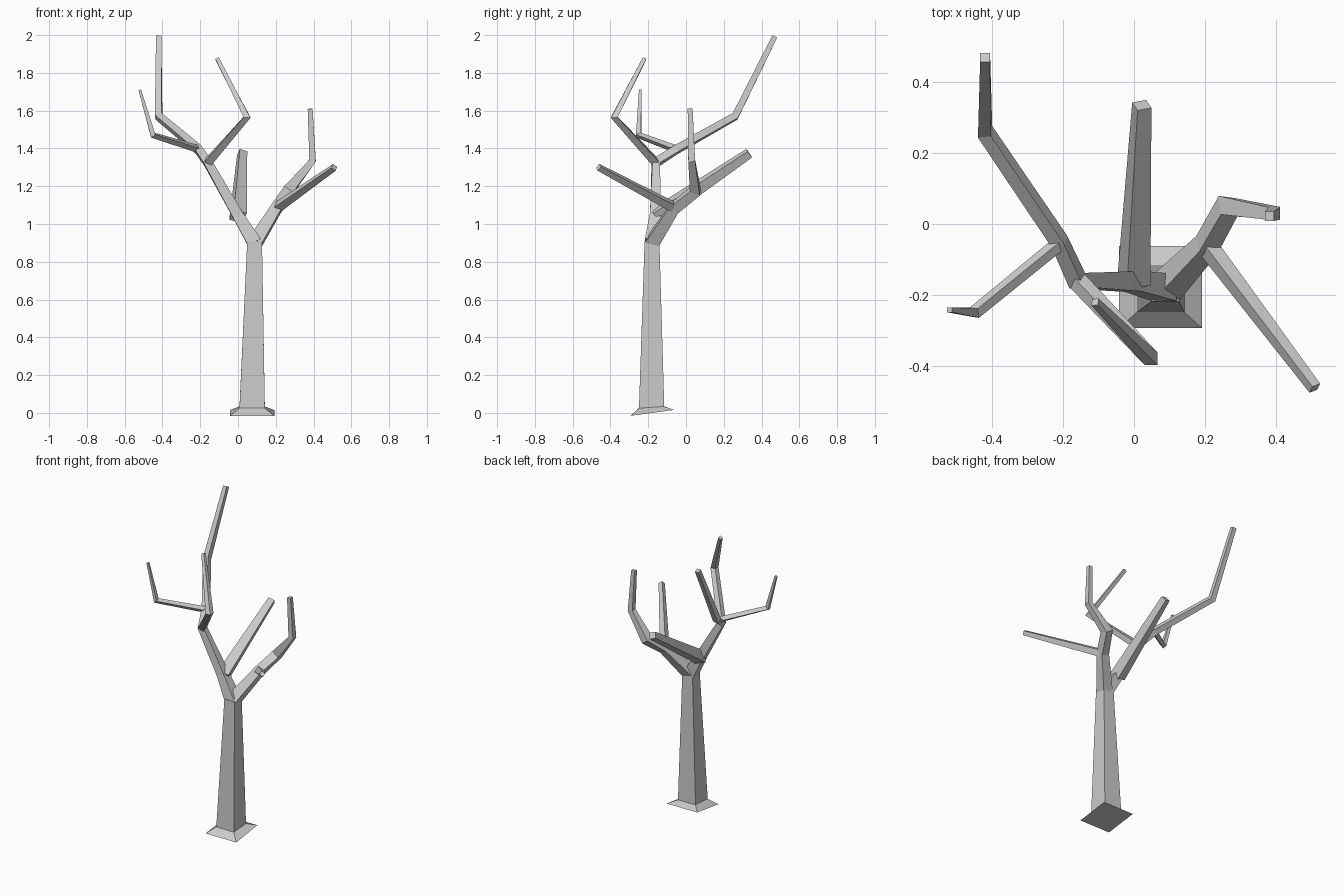
import bpy, bmesh
from math import radians, pi, cos, sin
from mathutils import Vector, Quaternion

if "Cube" in bpy.data.objects:
    bpy.data.objects.remove(bpy.data.objects["Cube"])

UP = Vector((0, 0, 1))


def limb(name, path, twist=0):
    """Square tube through (x, y, z, half_width) points, mitred at bends."""
    pts = [Vector(p[:3]) for p in path]
    segs = [(b - a).normalized() for a, b in zip(pts, pts[1:])]
    bm = bmesh.new()
    rings = []
    for i, (c, p) in enumerate(zip(pts, path)):
        t = (segs[max(i - 1, 0)] + segs[min(i, len(segs) - 1)]).normalized()
        q = UP.rotation_difference(t) @ Quaternion(UP, radians(twist))
        h = p[3]
        rings.append([bm.verts.new(c + q @ Vector((x * h, y * h, 0)))
                      for x, y in ((-1, -1), (1, -1), (1, 1), (-1, 1))])
    for a, b in zip(rings, rings[1:]):
        for k in range(4):
            n = (k + 1) % 4
            bm.faces.new((a[k], a[n], b[n], b[k]))
    bm.faces.new(rings[0][::-1])
    bm.faces.new(rings[-1])
    bmesh.ops.recalc_face_normals(bm, faces=bm.faces)
    me = bpy.data.meshes.new(name)
    bm.to_mesh(me)
    bm.free()
    ob = bpy.data.objects.new(name, me)
    bpy.context.collection.objects.link(ob)
    return ob


# flared trunk
limb("trunk", [(0.075, -0.178, 0, 0.117), (0.075, -0.182, 0.03, 0.067),
               (0.088, -0.18, 0.91, 0.039)])

# left main limb and its side branches
limb("left_limb", [(0.088, -0.18, 0.9, 0.038), (0.0, -0.162, 1.045, 0.029),
                   (-0.16, -0.16, 1.325, 0.022), (-0.21, -0.05, 1.395, 0.02),
                   (-0.42, 0.26, 1.57, 0.019), (-0.42, 0.47, 1.993, 0.014)])
limb("left_front_branch", [(-0.16, -0.16, 1.325, 0.02), (0.048, -0.38, 1.565, 0.018),
                           (-0.11, -0.22, 1.875, 0.010)])
limb("left_outer_branch", [(-0.205, -0.05, 1.395, 0.015), (-0.45, -0.25, 1.47, 0.014),
                           (-0.52, -0.242, 1.71, 0.007)])

# rear branch
limb("rear_branch", [(0.0, -0.16, 1.04, 0.036), (0.022, 0.335, 1.375, 0.021)], 20)

# right main limb and its side branch
limb("right_limb", [(0.09, -0.18, 0.9, 0.037), (0.205, -0.06, 1.085, 0.028),
                    (0.265, 0.05, 1.175, 0.028), (0.395, 0.03, 1.335, 0.018),
                    (0.382, 0.022, 1.61, 0.013)])
limb("right_front_branch", [(0.205, -0.06, 1.085, 0.022), (0.51, -0.463, 1.30, 0.014)])
